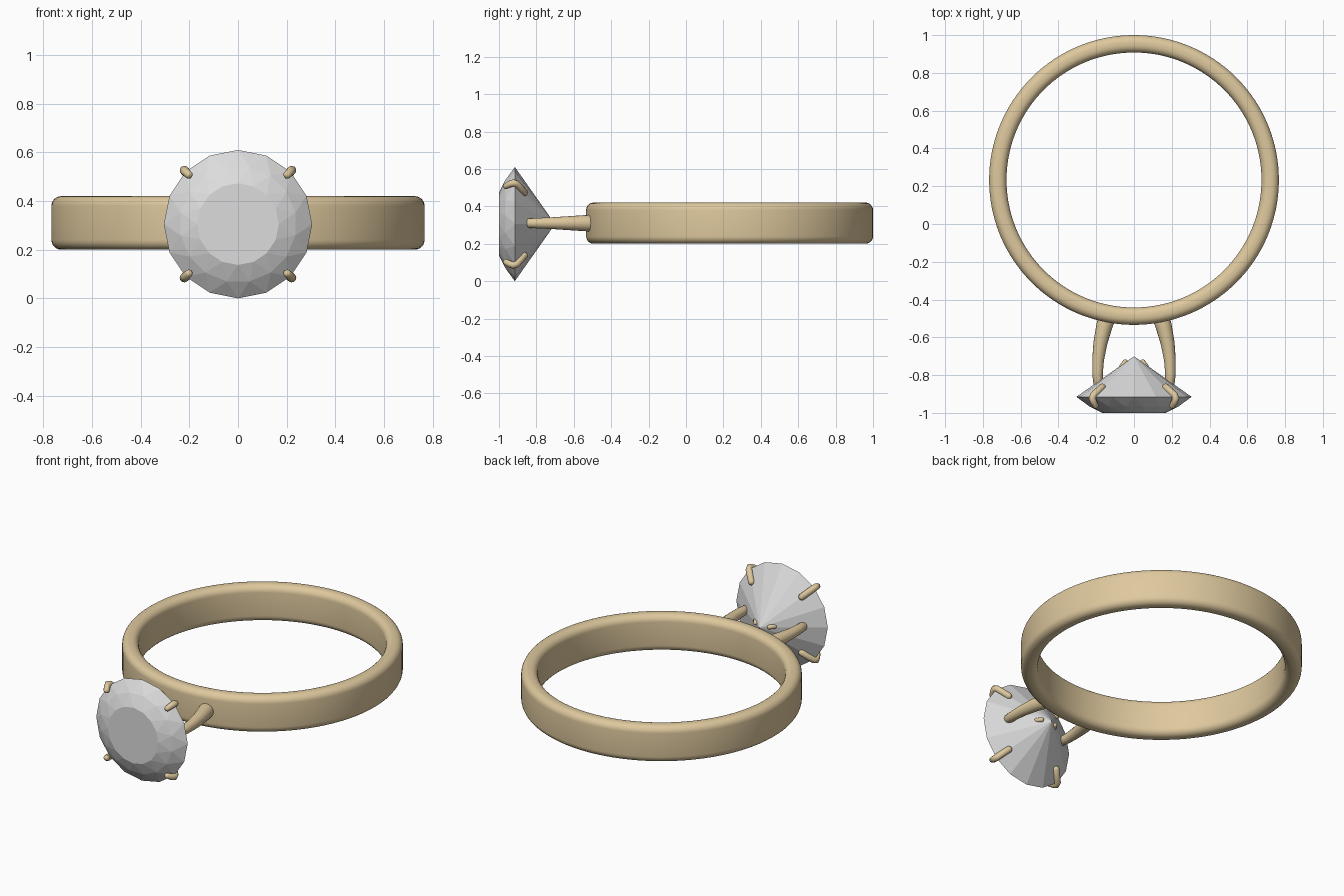
import bpy, bmesh, math
from mathutils import Vector, Matrix

old = bpy.data.objects.get("Cube")
if old:
    bpy.data.objects.remove(old, do_unlink=True)


def material(name, color):
    m = bpy.data.materials.new(name)
    m.use_nodes = True
    m.diffuse_color = (*color, 1)
    m.node_tree.nodes["Principled BSDF"].inputs["Base Color"].default_value = (*color, 1)
    return m


gold = material("gold", (0.73, 0.58, 0.34))
crystal = material("clear_stone", (0.72, 0.72, 0.72))


def finish(name, bm, mat, smooth):
    bmesh.ops.recalc_face_normals(bm, faces=bm.faces)
    for f in bm.faces:
        f.smooth = smooth
    mesh = bpy.data.meshes.new(name)
    bm.to_mesh(mesh)
    bm.free()
    mesh.materials.append(mat)
    obj = bpy.data.objects.new(name, mesh)
    bpy.context.collection.objects.link(obj)
    return obj


def bridge(bm, loops):
    """Quads between successive closed loops."""
    for a, b in zip(loops, loops[1:]):
        for i in range(len(a)):
            j = (i + 1) % len(a)
            bm.faces.new((a[i], a[j], b[j], b[i]))


# Band: rounded rectangle section swept round the vertical axis
MID_Z = 0.31
BAND_Y, BAND_R = 0.233, 0.721
HALF_W, HALF_H, CORNER = 0.046, 0.11, 0.04
section = []
for k, (sx, sz) in enumerate(((1, 1), (-1, 1), (-1, -1), (1, -1))):
    for s in range(7):
        a = math.pi / 2 * (k + s / 6)
        section.append((sx * (HALF_W - CORNER) + CORNER * math.cos(a),
                        sz * (HALF_H - CORNER) + CORNER * math.sin(a)))
bm = bmesh.new()
loops = []
SEGMENTS = 128
for i in range(SEGMENTS):
    t = math.tau * i / SEGMENTS
    loops.append([bm.verts.new(((BAND_R + r) * math.cos(t),
                                BAND_Y + (BAND_R + r) * math.sin(t),
                                MID_Z + z)) for r, z in section])
bridge(bm, loops + loops[:1])
finish("ring_band", bm, gold, True)

# Stone: faceted crown, flat table and pointed pavilion facing the front
GEM_Z, SIDES = 0.305, 16
bm = bmesh.new()


def gem_ring(radius, y, shift):
    ring = []
    for i in range(SIDES):
        a = math.tau * (i + shift) / SIDES
        ring.append(bm.verts.new((radius * math.sin(a), y, GEM_Z + radius * math.cos(a))))
    return ring


girdle = gem_ring(0.305, -0.915, 0)
middle = gem_ring(0.24, -0.966, 0.5)
table = gem_ring(0.168, -1.0, 0)
point = bm.verts.new((0, -0.7, GEM_Z))
for i in range(SIDES):
    j = (i + 1) % SIDES
    bm.faces.new((girdle[i], girdle[j], middle[i]))
    bm.faces.new((girdle[j], middle[j], middle[i]))
    bm.faces.new((table[i], middle[i], table[j]))
    bm.faces.new((table[j], middle[i], middle[j]))
    bm.faces.new((girdle[j], girdle[i], point))
bm.faces.new(table)
finish("gemstone", bm, crystal, False)


def tube(name, path, radii, sides=16):
    """Tapered rod along a path, with domed ends."""
    pts = [Vector(p) for p in path]
    first = (pts[0] - pts[1]).normalized()
    last = (pts[-1] - pts[-2]).normalized()
    r0, r1 = radii[0], radii[-1]
    pts = [pts[0] + first * r0 * 0.7, pts[0] + first * r0 * 0.4] + pts
    pts += [pts[-1] + last * r1 * 0.4, pts[-1] + last * r1 * 0.7]
    radii = [r0 * 0.4, r0 * 0.8] + list(radii) + [r1 * 0.8, r1 * 0.4]
    bm = bmesh.new()
    loops = []
    for i, p in enumerate(pts):
        d = (pts[min(i + 1, len(pts) - 1)] - pts[max(i - 1, 0)]).normalized()
        side = d.cross(Vector((0, 0, 1))).normalized()
        up = side.cross(d)
        angles = [math.tau * k / sides for k in range(sides)]
        loops.append([bm.verts.new(p + radii[i] * (side * math.cos(a) + up * math.sin(a)))
                      for a in angles])
    bridge(bm, loops)
    bm.faces.new(loops[0])
    bm.faces.new(loops[-1])
    return finish(name, bm, gold, True)


for sx, side in ((1, "left"), (-1, "right")):
    # Curved arms from the band to the stone
    arm = [(0.135, -0.47), (0.157, -0.54), (0.178, -0.63),
           (0.190, -0.72), (0.193, -0.79), (0.190, -0.845)]
    tube(side + "_arm", [(sx * x, y, MID_Z) for x, y in arm],
         (0.046, 0.043, 0.037, 0.031, 0.028, 0.025))

    # Small pegs beside the point of the stone
    tube(side + "_peg", [(sx * 0.045, -0.727, MID_Z), (sx * 0.065, -0.755, MID_Z)],
         (0.013, 0.013), 10)

    # Claws folded over the rim of the stone
    for sz, level in ((1, "upper"), (-1, "lower")):
        claw = [(0.235, -0.862), (0.275, -0.888), (0.305, -0.908),
                (0.312, -0.922), (0.304, -0.94), (0.285, -0.965)]
        c = math.sqrt(0.5)
        tube(f"{level}_{side}_claw",
             [(sx * r * c, y, GEM_Z + sz * r * c) for r, y in claw],
             (0.019, 0.019, 0.019, 0.019, 0.018, 0.016), 12)
